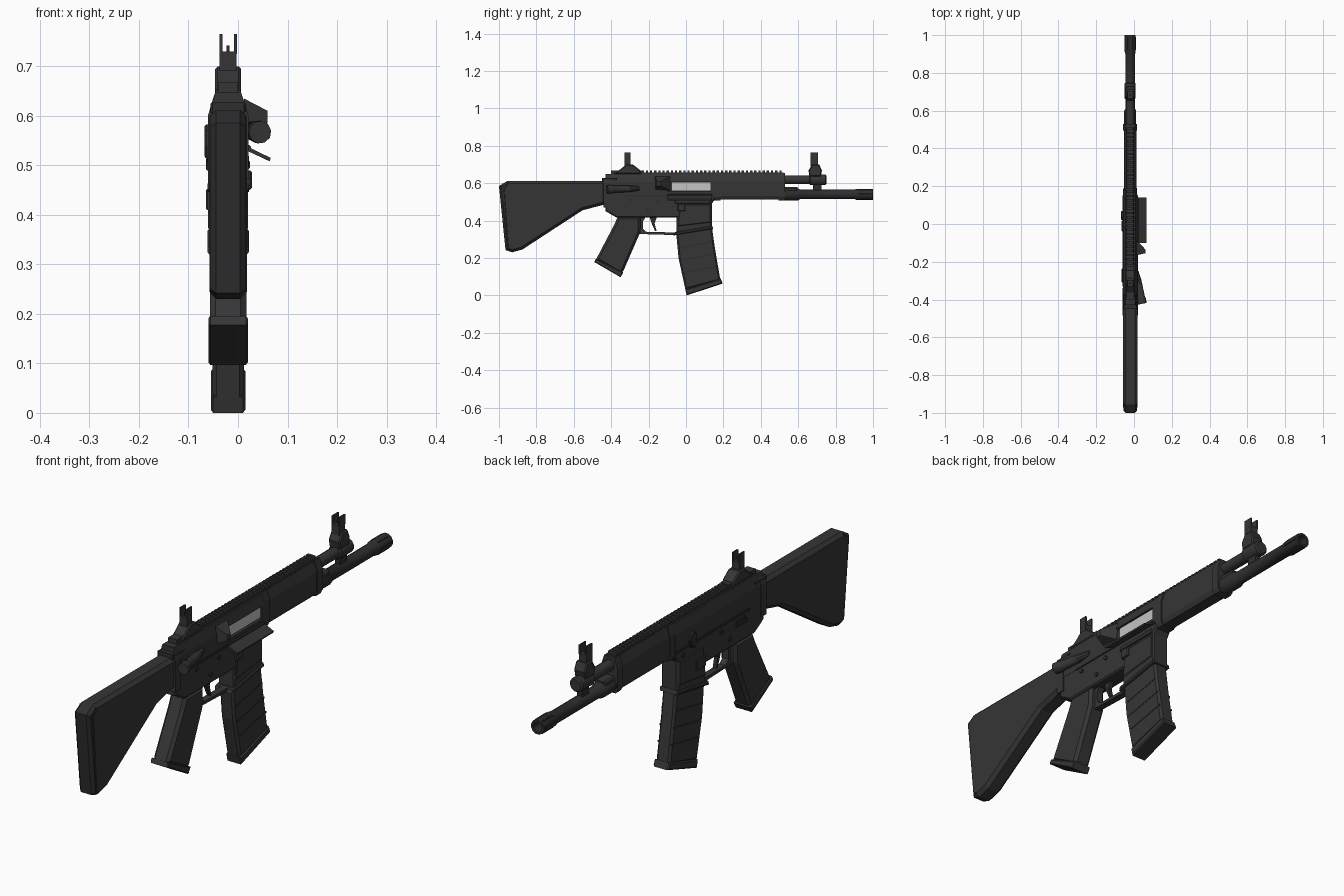
import bpy, bmesh, math
from mathutils import Vector, Matrix

if "Cube" in bpy.data.objects:
    bpy.data.objects.remove(bpy.data.objects["Cube"])

CX = -0.02  # centre plane of the body


def material(name, v):
    m = bpy.data.materials.new(name)
    m.diffuse_color = (v, v, v, 1)
    m.use_nodes = True
    m.node_tree.nodes["Principled BSDF"].inputs["Base Color"].default_value = m.diffuse_color
    return m


BODY = material("dark grey", 0.036)
METAL = material("black metal", 0.027)
STEEL = material("bright steel", 0.55)


def finish(name, bm, mat, smooth=False):
    bmesh.ops.recalc_face_normals(bm, faces=bm.faces)
    me = bpy.data.meshes.new(name)
    bm.to_mesh(me)
    bm.free()
    me.materials.append(mat)
    ob = bpy.data.objects.new(name, me)
    bpy.context.collection.objects.link(ob)
    if smooth:
        bpy.ops.object.select_all(action='DESELECT')
        ob.select_set(True)
        bpy.context.view_layer.objects.active = ob
        bpy.ops.object.shade_smooth_by_angle(angle=math.radians(35))
    return ob


def extrude(bm, ring, offset):
    f = bm.faces.new([bm.verts.new(p) for p in ring])
    r = bmesh.ops.extrude_face_region(bm, geom=[f])
    bmesh.ops.translate(bm, vec=offset, verts=[v for v in r['geom'] if isinstance(v, bmesh.types.BMVert)])


def side(name, pts, half, chamfer=0.0, mat=BODY, cx=CX):
    """Side outline (y, z) given thickness in x, with chamfered rims."""
    bm = bmesh.new()
    extrude(bm, [(cx - half, y, z) for y, z in pts], (2 * half, 0, 0))
    if chamfer:
        rims = [e for e in bm.edges if abs(e.verts[0].co.x - e.verts[1].co.x) < 1e-5]
        bmesh.ops.bevel(bm, geom=rims, offset=chamfer, segments=1, affect='EDGES')
    return finish(name, bm, mat)


def section(name, half_pts, y0, y1, mat=BODY):
    """Mirrored cross-section (half width, z) swept along y."""
    ring = [(CX + w, y0, z) for w, z in half_pts] + [(CX - w, y0, z) for w, z in reversed(half_pts)]
    bm = bmesh.new()
    extrude(bm, ring, (0, y1 - y0, 0))
    return finish(name, bm, mat)


def box(name, x0, x1, y0, y1, z0, z1, chamfer=0.0, mat=BODY):
    pts = [(y0, z0), (y1, z0), (y1, z1), (y0, z1)]
    return side(name, pts, (x1 - x0) / 2, chamfer, mat, (x0 + x1) / 2)


def lathe(name, prof, start, axis, sides=12, mat=BODY):
    """Profile (distance along axis, radius) spun about the axis."""
    bm = bmesh.new()
    rot = Vector((0, 0, 1)).rotation_difference(Vector(axis)).to_matrix().to_4x4()
    rings = [[bm.verts.new((r * math.cos(2 * math.pi * (i + .5) / sides),
                            r * math.sin(2 * math.pi * (i + .5) / sides), d))
              for i in range(sides)] for d, r in prof]
    for a, b in zip(rings, rings[1:]):
        for i in range(sides):
            j = (i + 1) % sides
            bm.faces.new((a[i], a[j], b[j], b[i]))
    bm.faces.new(rings[0])
    bm.faces.new(rings[-1])
    bmesh.ops.transform(bm, matrix=Matrix.Translation(start) @ rot, verts=bm.verts)
    return finish(name, bm, mat, True)


# Stock with butt plate
side("stock", [(-.985, .57), (-.955, .612), (-.43, .612), (-.43, .487), (-.553, .455),
               (-.875, .245), (-.93, .23), (-.962, .242)], .038, .014)
side("butt_plate", [(-1, .585), (-.955, .612), (-.945, .612), (-.93, .23), (-.965, .242)], .036, .012, METAL)

# Upper receiver with ejection port
upper = section("upper_receiver", [(.038, .53), (.038, .605), (.026, .648)], -.43, .155)
cutter = box("port_cutter", .006, .05, -.10, .132, .555, .607)
cutter.hide_render = True
cutter.hide_viewport = True
cut = upper.modifiers.new("port", 'BOOLEAN')
cut.operation, cut.object, cut.solver = 'DIFFERENCE', cutter, 'EXACT'
box("bolt", .004, .012, -.075, .13, .56, .604, 0, STEEL)
section("receiver_end_cap", [(.041, .47), (.041, .60), (.034, .622)], -.44, -.405)
box("charging_handle", -.056, .016, -.45, -.37, .605, .628, .004, METAL)

# Lower receiver and magazine well
side("lower_receiver", [(-.43, .54), (-.43, .45), (-.37, .415), (-.05, .415), (-.05, .335),
                        (.138, .362), (.138, .49), (.155, .515), (.155, .54)], .037, .006)
box("lower_seam", -.061, .021, -.33, .15, .528, .537, 0, METAL)
side("magazine_well_panel", [(-.045, .37), (.13, .39), (.13, .485), (-.03, .485)], .0405, .003)
side("magazine_well_lip", [(-.068, .32), (-.062, .337), (.14, .372), (.145, .356)], .042, .004)
for n, (y, z) in enumerate([(-.295, .51), (-.15, .505), (-.205, .455), (.10, .505)]):
    lathe(f"receiver_pin_{n}", [(0, .009), (.084, .009)], (CX - .042, y, z), (1, 0, 0), 10, METAL)

# Magazine
side("magazine", [(-.053, .34), (-.04, .2), (-.003, .03), (.184, .08), (.155, .25), (.138, .37)], .032, .009)
side("magazine_base", [(.004, .0), (-.004, .032), (.186, .09), (.196, .063)], .035, .005)
for n, t in enumerate((.27, .205, .14)):
    d = (.27 - t) * .2
    side(f"magazine_rib_{n}", [(-.03 + d, t - .02), (-.03 + d, t - .013), (.14 + d, t + .02), (.14 + d, t + .013)],
         .0335, 0, METAL)

# Pistol grip, trigger and guard
side("grip", [(-.365, .42), (-.385, .375), (-.482, .19), (-.35, .115), (-.335, .13),
              (-.245, .337), (-.243, .42)], .037, .012)
side("grip_cap", [(-.49, .178), (-.482, .196), (-.335, .122), (-.35, .097)], .04, .004)
side("trigger_guard", [(-.25, .42), (-.25, .328), (-.05, .322), (-.05, .337), (-.21, .338),
                       (-.23, .355), (-.23, .395), (-.215, .42)], .014)
side("trigger", [(-.195, .42), (-.18, .375), (-.165, .343), (-.157, .343), (-.168, .385), (-.155, .42)], .008, 0, METAL)

# Handguard and its collars
guard = [(.024, .512), (.033, .53), (.033, .61), (.02, .65)]
section("handguard", guard, .15, .52)
for n, (y0, y1) in enumerate([(.15, .185), (.495, .53)]):
    section(f"handguard_collar_{n}", [(w + .004, z + (.004 if z > .58 else -.004)) for w, z in guard], y0, y1)

# Toothed top rail
section("rail_base", [(.018, .64), (.02, .656)], -.40, .52)
section("rail_rear_block", [(.02, .645), (.02, .667)], -.40, -.225)
for i in range(33):
    y = -.215 + i * .0223
    section(f"rail_tooth_{i}", [(.02, .655), (.02, .662), (.016, .668)], y, y + .012)

# Barrel, gas tube and muzzle
lathe("barrel", [(0, .033), (.10, .033), (.11, .026), (.40, .026), (.41, .03), (.50, .03), (.50, .02), (.44, .02)],
      (CX, .5, .54), (0, 1, 0), 12, METAL)
box("barrel_saddle", -.045, .005, .5, .595, .535, .578, .006)
for a in range(0, 360, 60):
    ang = math.radians(a)
    lathe(f"muzzle_slot_{a}", [(0, .005), (.07, .005)],
          (CX + .027 * math.cos(ang), .92, .54 + .027 * math.sin(ang)), (0, 1, 0), 6, METAL)
lathe("gas_tube", [(0, .023), (.16, .023), (.165, .03), (.245, .03), (.25, .024)], (CX, .5, .618), (0, 1, 0), 12)
box("gas_bracket", -.032, -.008, .68, .725, .555, .60, 0, METAL)


# Front and rear sights
def sight(name, base, y0, y1):
    side(name + "_base", base, .026, .005)
    box(name + "_post", CX - .017, CX + .017, y0, y1, .69, .73)
    for s in (-1, 1):
        box(f"{name}_ear_{s}", CX + s * .0145 - .003, CX + s * .0145 + .003, y0, y1, .725, .765)
    box(name + "_pin", CX - .003, CX + .003, (y0 + y1) / 2 - .004, (y0 + y1) / 2 + .004, .725, .742, 0, METAL)


sight("rear_sight", [(-.385, .65), (-.35, .675), (-.32, .70), (-.285, .70), (-.248, .672), (-.24, .65)], -.33, -.296)
sight("front_sight", [(.66, .635), (.655, .668), (.675, .70), (.712, .70), (.727, .668), (.72, .635)], .665, .705)

# Right side fittings: case deflector, forward assist, open port cover
bm = bmesh.new()
wedge = [(-.165, .565, .015), (-.165, .635, .012), (-.155, .61, .06), (-.155, .585, .06),
         (-.085, .56, .015), (-.085, .635, .012), (-.135, .61, .06), (-.135, .585, .06)]
vs = [bm.verts.new((x, y, z)) for y, z, x in wedge]
bmesh.ops.convex_hull(bm, input=vs)
finish("case_deflector", bm, BODY)
lathe("forward_assist", [(0, .012), (.05, .018), (.14, .02), (.145, .023), (.175, .023)],
      (.012, -.25, .572), Vector((.19, -1, -.03)).normalized(), 10)
bm = bmesh.new()
extrude(bm, [(.017, -.10, .53), (.019, -.10, .538), (.066, -.10, .515), (.064, -.10, .508)], (0, .24, 0))
finish("port_cover", bm, BODY)
lathe("port_cover_hinge", [(0, .007), (.24, .007)], (.02, -.1, .535), (0, 1, 0), 8, METAL)
box("magazine_release", .01, .028, -.045, -.005, .45, .49, .004)
box("release_guard", .01, .024, -.06, .13, .492, .51, .003)

# Left side fittings: bolt catch, selector and release lever
side("bolt_catch", [(.03, .515), (.02, .54), (.025, .57), (.04, .582), (.06, .575), (.068, .55), (.055, .52)],
     .008, .003, METAL, -.06)
box("release_lever", -.065, -.055, -.04, .02, .41, .452, .003)
side("selector", [(-.31, .49), (-.31, .505), (-.24, .515), (-.235, .49)], .005, .002, METAL, -.06)
